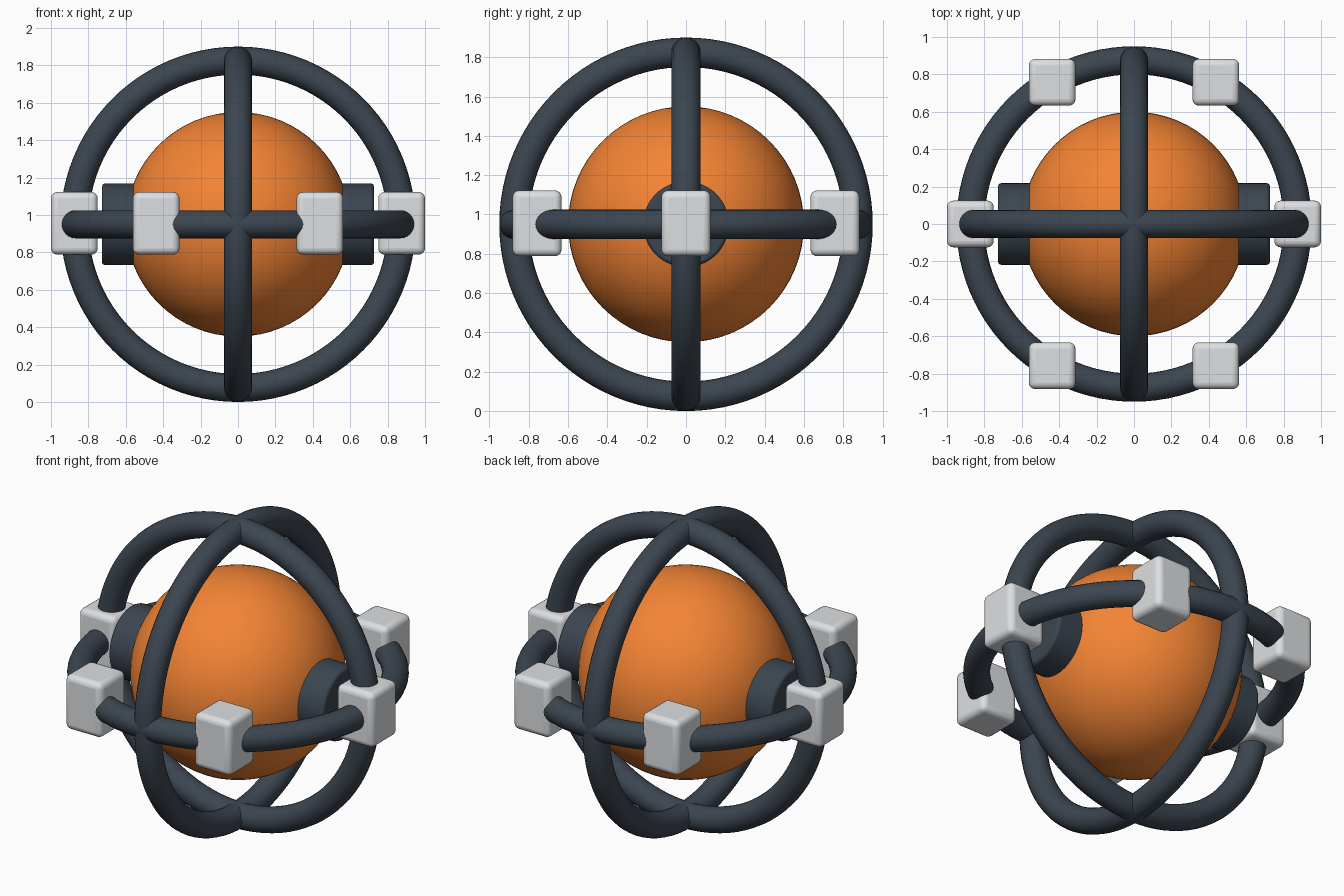
import bpy
from math import radians, cos, sin

if "Cube" in bpy.data.objects:
    bpy.data.objects.remove(bpy.data.objects["Cube"])

C = 0.95      # height of the centre
R = 0.875     # ring radius


def material(name, rgb):
    m = bpy.data.materials.new(name)
    m.diffuse_color = (*rgb, 1)
    m.use_nodes = True
    m.node_tree.nodes["Principled BSDF"].inputs["Base Color"].default_value = m.diffuse_color
    return m


ORANGE = material("orange", (0.9, 0.23, 0.035))
DARK = material("dark_slate", (0.045, 0.06, 0.08))
LIGHT = material("light_grey", (0.72, 0.74, 0.76))


def finish(name, mat, bevel=0, segments=3):
    o = bpy.context.object
    o.name = name
    o.data.materials.append(mat)
    if bevel:
        bpy.ops.object.transform_apply(location=False, rotation=False, scale=True)
        b = o.modifiers.new("bevel", 'BEVEL')
        b.width, b.segments = bevel, segments
    bpy.ops.object.shade_smooth_by_angle(angle=radians(35))
    return o


# Central sphere
bpy.ops.mesh.primitive_uv_sphere_add(segments=64, ring_count=32, radius=0.6, location=(0, 0, C))
finish("core_sphere", ORANGE)

# Three crossing cage rings
for name, rot in (("ring_level", (0, 0, 0)),
                  ("ring_front", (radians(90), 0, 0)),
                  ("ring_side", (0, radians(90), 0))):
    bpy.ops.mesh.primitive_torus_add(major_radius=R, minor_radius=0.075, major_segments=96,
                                     minor_segments=24, location=(0, 0, C), rotation=rot)
    finish(name, DARK)

# Side hubs poking out of the sphere
for side, s in (("left", -1), ("right", 1)):
    bpy.ops.mesh.primitive_cylinder_add(vertices=64, radius=0.218, depth=0.3,
                                        location=(s * 0.577, 0, C), rotation=(0, radians(90), 0))
    finish("hub_" + side, DARK, 0.015, 2)

# Six rounded blocks around the level ring
for i in range(6):
    a = radians(60 * i)
    bpy.ops.mesh.primitive_cube_add(size=1, location=(R * cos(a), R * sin(a), C + 0.005))
    bpy.context.object.scale = (0.25, 0.25, 0.335)
    finish(f"block_{i + 1}", LIGHT, 0.035, 4)
